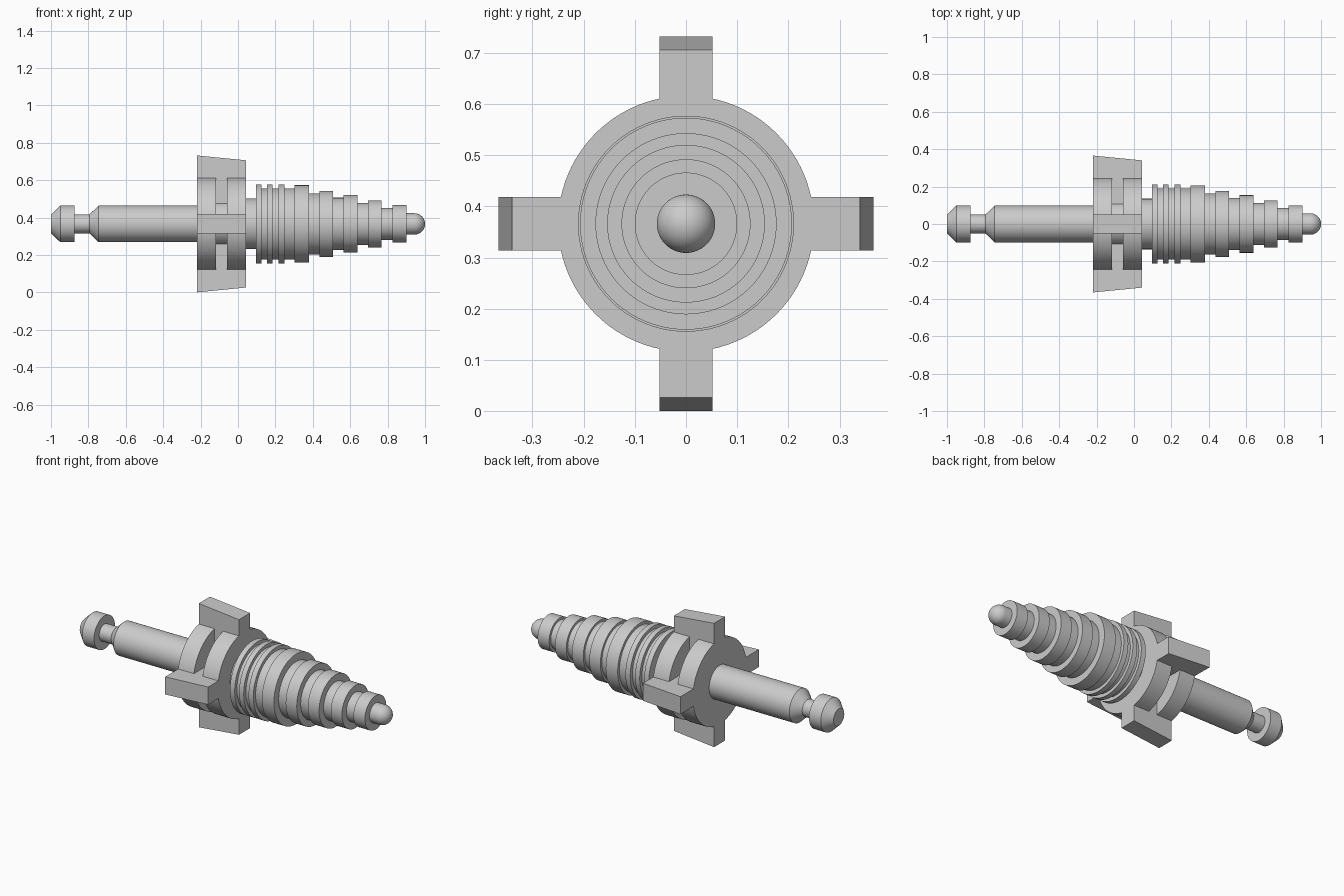
import bpy, bmesh, math
from mathutils import Matrix

AXIS_Z = 0.366
SEGMENTS = 96

cube = bpy.data.objects.get("Cube")
if cube:
    bpy.data.objects.remove(cube, do_unlink=True)

grey = bpy.data.materials.new("plain_grey")
grey.use_nodes = True
grey.diffuse_color = (0.6, 0.6, 0.6, 1)
grey.node_tree.nodes["Principled BSDF"].inputs["Base Color"].default_value = (0.6, 0.6, 0.6, 1)


def finish(name, bm):
    """Turn a bmesh into a smooth-shaded object on the long axis."""
    bmesh.ops.recalc_face_normals(bm, faces=bm.faces)
    mesh = bpy.data.meshes.new(name)
    bm.to_mesh(mesh)
    bm.free()
    mesh.materials.append(grey)
    obj = bpy.data.objects.new(name, mesh)
    obj.location.z = AXIS_Z
    bpy.context.collection.objects.link(obj)
    bpy.ops.object.select_all(action='DESELECT')
    obj.select_set(True)
    bpy.context.view_layer.objects.active = obj
    bpy.ops.object.shade_smooth_by_angle(angle=math.radians(30))
    return obj


def turned(name, profile):
    """Revolve (x, radius) points about the x axis, closing both ends."""
    points = [(profile[0][0], 0)] + profile + [(profile[-1][0], 0)]
    bm = bmesh.new()
    verts = [bm.verts.new((x, 0, r)) for x, r in points]
    edges = [bm.edges.new(pair) for pair in zip(verts, verts[1:])]
    bmesh.ops.spin(bm, geom=verts + edges, cent=(0, 0, 0), axis=(1, 0, 0),
                   angle=math.tau, steps=SEGMENTS)
    bmesh.ops.remove_doubles(bm, verts=bm.verts, dist=0.0001)
    return finish(name, bm)


def stepped(name, start, steps):
    """Revolve a row of plain cylinders given as (end x, radius)."""
    profile = []
    for end, radius in steps:
        profile += [(start, radius), (end, radius)]
        start = end
    return turned(name, profile)


# Rod with a necked, chamfered head
turned("rod", [(-1, 0.05), (-0.95, 0.098), (-0.873, 0.098), (-0.873, 0.05),
               (-0.795, 0.05), (-0.745, 0.098), (-0.22, 0.098)])

# Two flanges joined by a narrower hub
stepped("flanged_hub", -0.22, [(-0.117, 0.25), (-0.06, 0.12), (0.043, 0.25)])

# Four fins with sloping outer faces
for i, side in enumerate(("top", "front", "bottom", "back")):
    bm = bmesh.new()
    outline = [(-0.22, 0.08), (0.043, 0.08), (0.043, 0.34), (-0.22, 0.366)]
    face = bm.faces.new([bm.verts.new((x, -0.052, z)) for x, z in outline])
    extruded = bmesh.ops.extrude_face_region(bm, geom=[face])
    top = [v for v in extruded["geom"] if isinstance(v, bmesh.types.BMVert)]
    bmesh.ops.translate(bm, verts=top, vec=(0, 0.104, 0))
    bmesh.ops.rotate(bm, verts=bm.verts, cent=(0, 0, 0),
                     matrix=Matrix.Rotation(i * math.pi / 2, 3, 'X'))
    finish(side + "_fin", bm)

# Collar and fine ribs
stepped("ribbed_collar", 0.043, [
    (0.095, 0.135), (0.126, 0.211), (0.155, 0.19), (0.185, 0.211),
    (0.217, 0.19), (0.248, 0.211), (0.302, 0.19), (0.38, 0.207)])

# Tapering row of steps
stepped("stepped_taper", 0.38, [
    (0.436, 0.163), (0.508, 0.177), (0.564, 0.14), (0.638, 0.154),
    (0.695, 0.112), (0.768, 0.126), (0.825, 0.085), (0.90, 0.1)])

# Rounded tip
R = 0.057
arc = [i * math.pi / 32 for i in range(16)]
turned("rounded_tip", [(0.90, R)] +
       [(1 - R + R * math.sin(a), R * math.cos(a)) for a in arc] + [(1, 0.0002)])
